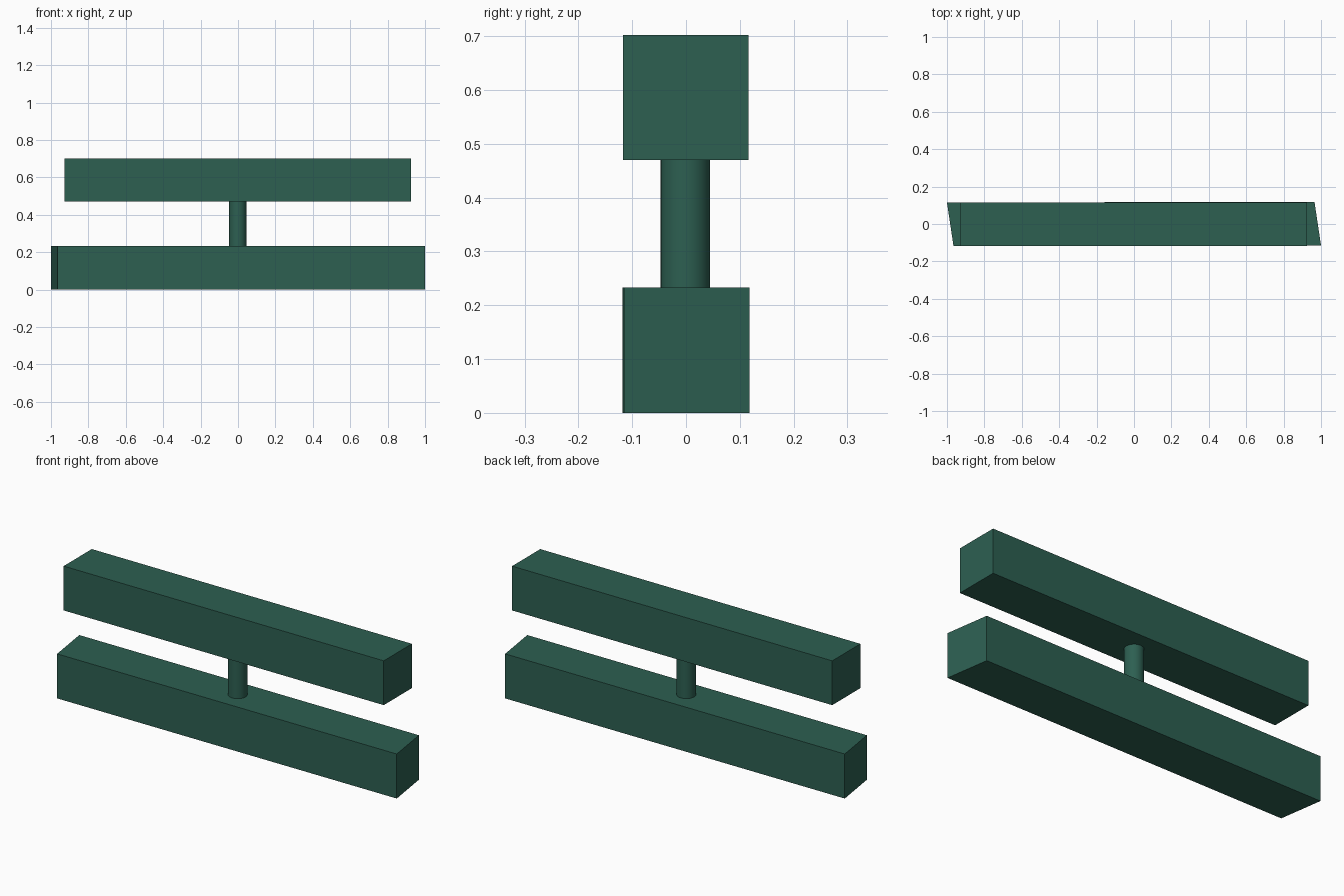
import bpy, bmesh

if "Cube" in bpy.data.objects:
    bpy.data.objects.remove(bpy.data.objects["Cube"])

mat = bpy.data.materials.new("dark_green")
mat.diffuse_color = (0.026, 0.115, 0.083, 1)
mat.use_nodes = True
mat.node_tree.nodes["Principled BSDF"].inputs["Base Color"].default_value = mat.diffuse_color


def prism(name, outline, z0, z1):
    """Extrude a flat outline from z0 to z1."""
    bm = bmesh.new()
    face = bm.faces.new([bm.verts.new((x, y, z0)) for x, y in outline])
    top = bmesh.ops.extrude_face_region(bm, geom=[face])["geom"]
    for v in top:
        if isinstance(v, bmesh.types.BMVert):
            v.co.z = z1
    bmesh.ops.recalc_face_normals(bm, faces=bm.faces)
    mesh = bpy.data.meshes.new(name)
    bm.to_mesh(mesh)
    bm.free()
    mesh.materials.append(mat)
    obj = bpy.data.objects.new(name, mesh)
    bpy.context.collection.objects.link(obj)
    return obj


# Lower bar with slanted ends, very slightly turned
prism("lower_bar", [(-0.965, -0.118), (1, -0.115), (0.965, 0.118), (-1, 0.115)], 0, 0.233)

# Shorter upper bar with square ends
prism("upper_bar", [(-0.928, -0.117), (0.926, -0.117), (0.926, 0.116), (-0.928, 0.116)], 0.47, 0.702)

# Round post between the bars
bpy.ops.mesh.primitive_cylinder_add(vertices=48, radius=0.046, depth=0.237,
                                    location=(-0.001, -0.001, 0.3515))
post = bpy.context.object
post.name = "post"
post.data.materials.append(mat)
bpy.ops.object.shade_smooth_by_angle()
